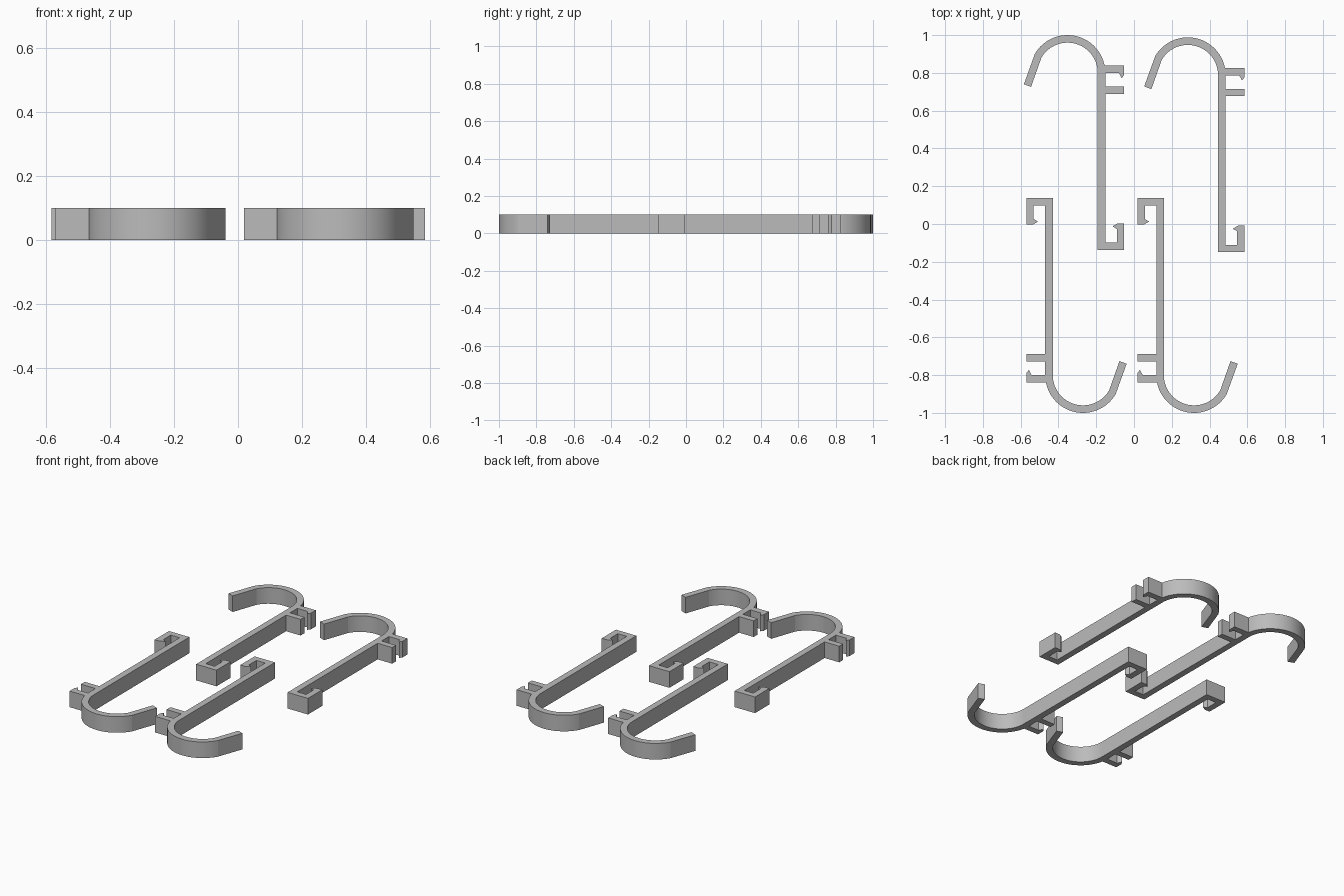
import bpy, bmesh, math

if "Cube" in bpy.data.objects:
    bpy.data.objects.remove(bpy.data.objects["Cube"])

HEIGHT = 0.10

grey = bpy.data.materials.new("plain_grey")
grey.diffuse_color = (0.5, 0.5, 0.5, 1)
grey.use_nodes = True
grey.node_tree.nodes["Principled BSDF"].inputs["Base Color"].default_value = grey.diffuse_color


def arc(cx, cy, r, start, end, n=40):
    angles = [math.radians(start + (end - start) * i / n) for i in range(n + 1)]
    return [(cx + r * math.cos(a), cy + r * math.sin(a)) for a in angles]


# Side profile of one hook: end clip, shaft, toothed clip arms, bend and tail
CX, CY = -0.27, -0.80
outline = [
    # end clip with its small tooth
    (-0.43, 0.137), (-0.57, 0.137), (-0.57, -0.003), (-0.535, -0.003),
    (-0.508, 0.013), (-0.531, 0.026), (-0.531, 0.099), (-0.47, 0.099),
    # plain clip arm
    (-0.47, -0.689), (-0.57, -0.689), (-0.57, -0.727), (-0.47, -0.727),
    # toothed clip arm
    (-0.47, -0.799), (-0.542, -0.799), (-0.557, -0.772), (-0.57, -0.79),
    (-0.57, -0.838), (-0.466, -0.838),
]
# outside of the bend, tail end, inside of the bend
outline += arc(CX, CY, 0.20, 192, 330)
outline += [(-0.039, -0.740), (-0.077, -0.726)]
outline += arc(CX, CY, 0.16, 330, 180)


def make_hook(name, dx, dy, turned):
    """Extrude the profile; turned hooks are rotated half a turn."""
    s = -1 if turned else 1
    bm = bmesh.new()
    base = bm.faces.new([bm.verts.new((s * x + dx, s * y + dy, 0)) for x, y in outline])
    top = bmesh.ops.extrude_face_region(bm, geom=[base])["geom"]
    bmesh.ops.translate(bm, vec=(0, 0, HEIGHT),
                        verts=[v for v in top if isinstance(v, bmesh.types.BMVert)])
    bmesh.ops.recalc_face_normals(bm, faces=bm.faces)
    mesh = bpy.data.meshes.new(name)
    bm.to_mesh(mesh)
    bm.free()
    mesh.materials.append(grey)
    hook = bpy.data.objects.new(name, mesh)
    bpy.context.collection.objects.link(hook)
    bpy.ops.object.select_all(action="DESELECT")
    hook.select_set(True)
    bpy.context.view_layer.objects.active = hook
    bpy.ops.object.shade_smooth_by_angle(angle=math.radians(8))


make_hook("front_left_hook", 0, 0, False)
make_hook("front_right_hook", 0.588, 0, False)
make_hook("back_left_hook", -0.622, 0, True)
make_hook("back_right_hook", 0.015, -0.012, True)
